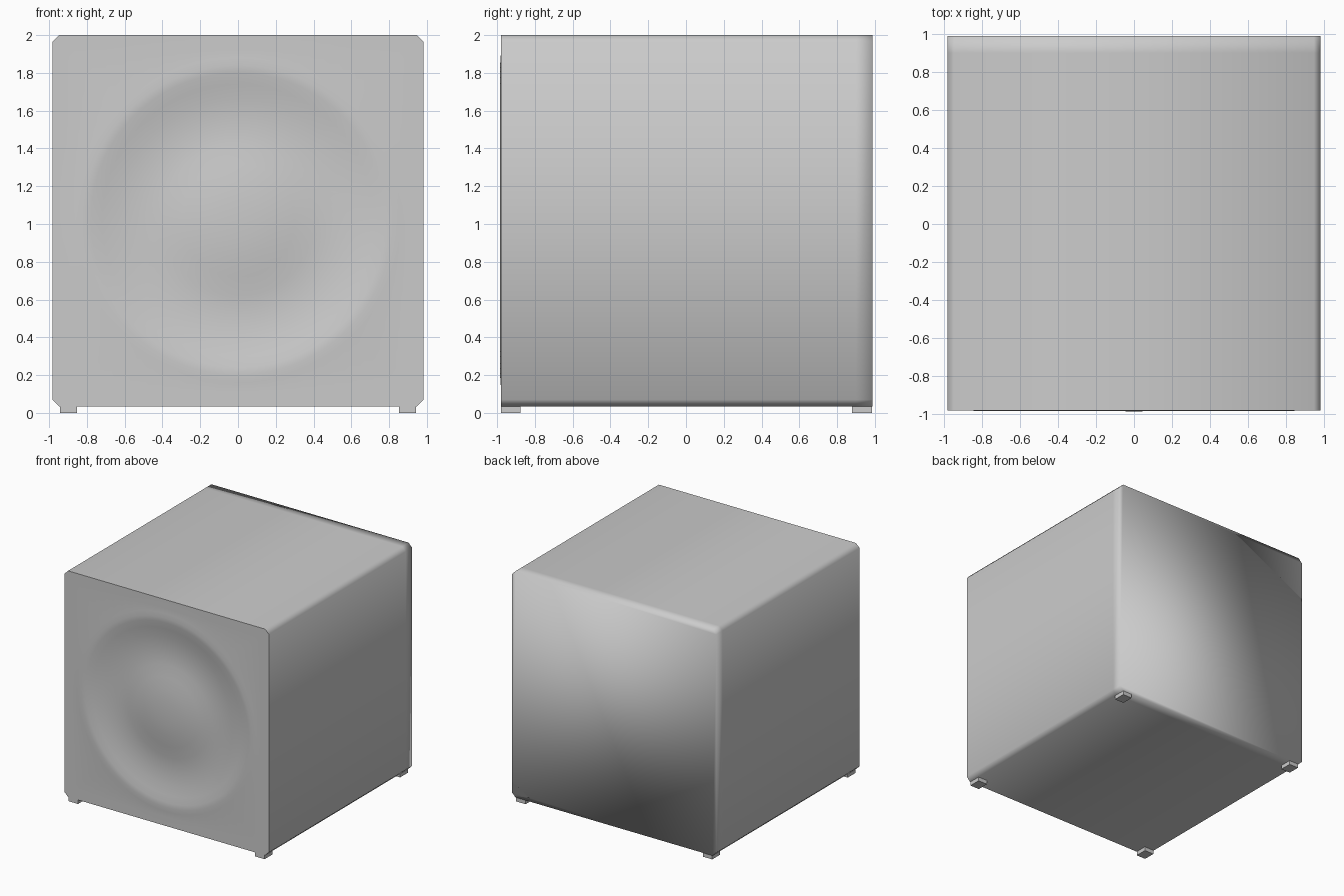
import bpy, bmesh, math

if "Cube" in bpy.data.objects:
    bpy.data.objects.remove(bpy.data.objects["Cube"])

HX, Z0, Z1, C = 0.982, 0.035, 2.0, 0.035
YF, YB = -0.98, 0.988
ZC = 1.02          # height of the driver centre
OUT = [(HX - C, Z0), (HX, Z0 + C), (HX, Z1 - C), (HX - C, Z1)]
OUT += [(-x, z) for x, z in reversed(OUT)]


def finish(bm, name, smooth=True):
    bmesh.ops.recalc_face_normals(bm, faces=bm.faces)
    me = bpy.data.meshes.new(name)
    bm.to_mesh(me)
    bm.free()
    for p in me.polygons:
        p.use_smooth = smooth
    ob = bpy.data.objects.new(name, me)
    bpy.context.collection.objects.link(ob)
    return ob


def loft(bm, rings):
    loops = [[bm.verts.new(p) for p in r] for r in rings]
    n = len(loops[0])
    for a, b in zip(loops, loops[1:]):
        for i in range(n):
            j = (i + 1) % n
            bm.faces.new((a[i], a[j], b[j], b[i]))
    return loops


# Cabinet: chamfered square section running front to back, closed at the back
bm = bmesh.new()
loops = loft(bm, [[(x, y, z) for x, z in OUT] for y in (YF, -0.9, 0.9, YB)])
bm.faces.new(loops[-1])
# fixed front panel closes the shell
front = bm


def outline_point(a):
    """Where a ray from the driver centre meets the chamfered outline."""
    dx, dz = math.cos(a), math.sin(a)
    best = 9.0
    for (x1, z1), (x2, z2) in zip(OUT, OUT[1:] + OUT[:1]):
        ex, ez = x2 - x1, z2 - z1
        den = dx * ez - dz * ex
        if abs(den) > 1e-9:
            t = (x1 * ez - (z1 - ZC) * ex) / den
            if t > 0:
                best = min(best, t)
    return dx * best, dz * best


finish(front, "cabinet")

# Front panel with a shallow dished driver and a low central dome
angles = sorted([2 * math.pi * i / 72 for i in range(72)]
                + [math.atan2(z - ZC, x) % (2 * math.pi) for x, z in OUT])
profile = [(0.86, -0.981), (0.82, -0.985), (0.78, -0.981), (0.72, -0.969),
           (0.64, -0.955), (0.56, -0.947), (0.48, -0.945), (0.40, -0.950),
           (0.30, -0.964), (0.20, -0.977), (0.10, -0.984)]
edge = [outline_point(a) for a in angles]
rings = [[(x * s, YF, ZC + z * s) for x, z in edge] for s in (1.0, 0.92)]
rings += [[(r * math.cos(a), y, ZC + r * math.sin(a)) for a in angles]
          for r, y in profile]
bm = bmesh.new()
last = loft(bm, rings)[-1]
tip = bm.verts.new((0, -0.986, ZC))
for i, v in enumerate(last):
    bm.faces.new((v, last[(i + 1) % len(last)], tip))
panel = finish(bm, "front_driver_panel")
if sum(p.normal.y * p.area for p in panel.data.polygons) > 0:
    panel.data.flip_normals()

# Four small corner feet, slightly flared into the cabinet
for sx, side in ((-1, "left"), (1, "right")):
    for y0, y1, end in ((-0.98, -0.875, "front"), (0.88, 0.985, "back")):
        bm = bmesh.new()
        lo = loft(bm, [[(sx * x, y, z) for x, y in
                        ((0.852, y0), (0.942, y0), (0.942, y1), (0.852, y1))]
                       for z in (0, Z0 + 0.004)])
        bm.faces.new(lo[0])
        bm.faces.new(lo[1])
        finish(bm, f"foot_{end}_{side}", False)
